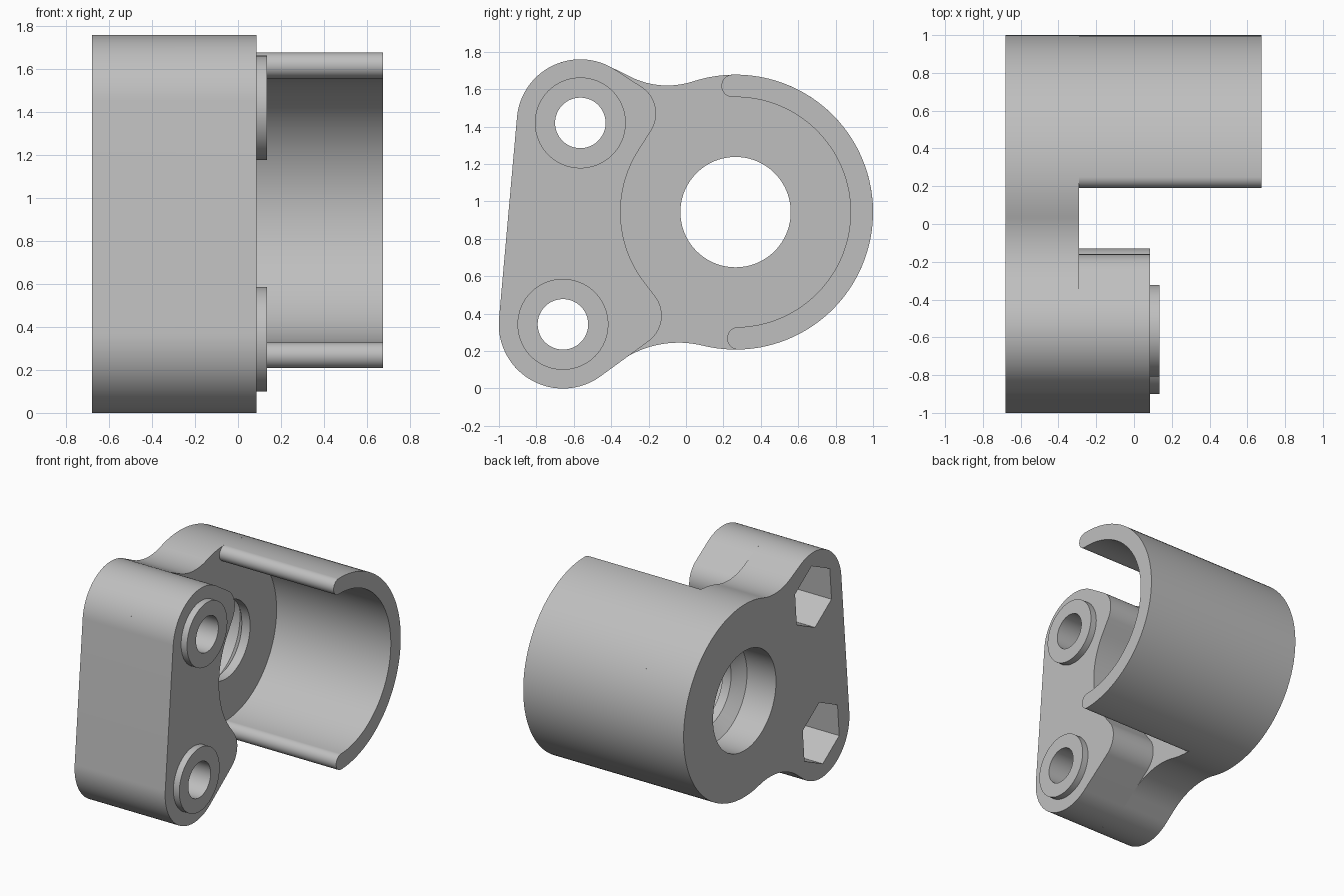
import bpy, bmesh
from math import atan2, acos, cos, sin, pi, hypot, ceil, radians

if "Cube" in bpy.data.objects:
    bpy.data.objects.remove(bpy.data.objects["Cube"])

grey = bpy.data.materials.new("plain grey")
grey.use_nodes = True
grey.diffuse_color = (0.52, 0.52, 0.52, 1)
grey.node_tree.nodes["Principled BSDF"].inputs["Base Color"].default_value = grey.diffuse_color

TAU = 2 * pi
BACK, STEP, LUG_END, RIM_END = -0.68, -0.29, 0.085, 0.675
RING_C = (0.265, 0.943)
TOP_C, LOW_C = (-0.565, 1.42), (-0.658, 0.343)


def circle(c, r, n=96, turn=0.0):
    return [(c[0] + r * cos(turn + TAU * i / n), c[1] + r * sin(turn + TAU * i / n))
            for i in range(n)]


def outline(circles):
    """Closed path of arcs and tangent lines; a negative radius is a hollow arc."""
    n, leave = len(circles), []
    for i, (a, ra) in enumerate(circles):
        b, rb = circles[(i + 1) % n]
        dy, dz = b[0] - a[0], b[1] - a[1]
        ratio = (ra - rb) / hypot(dy, dz)
        leave.append(atan2(dz, dy) - acos(max(-1, min(1, ratio))))
    pts = []
    for i, (c, r) in enumerate(circles):
        start, end = leave[i - 1], leave[i]
        sweep = (end - start) % TAU if r > 0 else -((start - end) % TAU)
        steps = max(4, ceil(abs(sweep) / radians(3)))
        for k in range(steps + 1):
            t = start + sweep * k / steps
            pts.append((c[0] + r * cos(t), c[1] + r * sin(t)))
    return pts


def loft(name, *sections):
    """Solid through (x, outline) sections with equal point counts."""
    bm = bmesh.new()
    rows = [[bm.verts.new((x, y, z)) for y, z in pts] for x, pts in sections]
    for a, b in zip(rows, rows[1:]):
        for i in range(len(a)):
            bm.faces.new((a[i - 1], a[i], b[i], b[i - 1]))
    bm.faces.new(rows[0])
    bm.faces.new(rows[-1])
    bmesh.ops.remove_doubles(bm, verts=bm.verts, dist=1e-5)
    bmesh.ops.recalc_face_normals(bm, faces=bm.faces)
    mesh = bpy.data.meshes.new(name)
    bm.to_mesh(mesh)
    bm.free()
    mesh.materials.append(grey)
    obj = bpy.data.objects.new(name, mesh)
    bpy.context.collection.objects.link(obj)
    return obj


def finish(obj, cutters=()):
    """Cut the holes out, then shade smooth with crisp edges."""
    bpy.ops.object.select_all(action="DESELECT")
    bpy.context.view_layer.objects.active = obj
    obj.select_set(True)
    for cutter in cutters:
        cutter.hide_render = True
        mod = obj.modifiers.new("cut", "BOOLEAN")
        mod.operation, mod.solver, mod.object = "DIFFERENCE", "EXACT", cutter
        bpy.ops.object.modifier_apply(modifier=mod.name)
    bpy.ops.object.shade_smooth_by_angle(angle=radians(30))


# Cutters: bolt holes, hexagonal nut pockets, stepped centre bore
lug_tilt = atan2(TOP_C[1] - LOW_C[1], TOP_C[0] - LOW_C[0])
bolts, pockets = [], []
for c in (TOP_C, LOW_C):
    bolts.append(loft("bolt_cutter", (-1, circle(c, 0.135)), (1, circle(c, 0.135))))
    hexagon = circle(c, 0.243, 6, lug_tilt)
    pockets.append(loft("nut_cutter", (-1, hexagon), (0, hexagon)))
bore = loft("bore_cutter", *[(x, circle(RING_C, r)) for x, r in
                             ((-1, 0.38), (-0.435, 0.38), (-0.36, 0.295), (0, 0.295))])

# Back plate: ring and two lugs joined by hollow fillets
plate_path = outline([(RING_C, 0.735), ((-0.1, 2.06), -0.44), (TOP_C, 0.34),
                      (LOW_C, 0.343), ((-0.04, -0.295), -0.54)])
plate = loft("back_plate", (BACK, plate_path), (STEP, plate_path))
finish(plate, pockets + [bore])

# Bolt block, hollowed on the side facing the ring
block_path = outline([(RING_C, -0.615), ((-0.33, 1.47), 0.17), (TOP_C, 0.34),
                      (LOW_C, 0.343), ((-0.3, 0.39), 0.17)])
block = loft("bolt_block", (STEP, block_path), (LUG_END, block_path))
finish(block, bolts)

# Raised collars round the bolt holes
for name, c, bolt in zip(("upper_collar", "lower_collar"), (TOP_C, LOW_C), bolts):
    collar = loft(name, (LUG_END, circle(c, 0.243)), (LUG_END + 0.05, circle(c, 0.243)))
    finish(collar, [bolt])

# Open half shell with rounded lips
lips = [(RING_C[0] + 0.675 * cos(a), RING_C[1] + 0.675 * sin(a))
        for a in (radians(91.3), radians(-88.7))]
shell_path = outline([(RING_C, 0.735), (lips[0], 0.06), (RING_C, -0.615), (lips[1], 0.06)])
finish(loft("half_shell", (STEP, shell_path), (RIM_END, shell_path)))

for cutter in bolts + pockets + [bore]:
    bpy.data.objects.remove(cutter)
